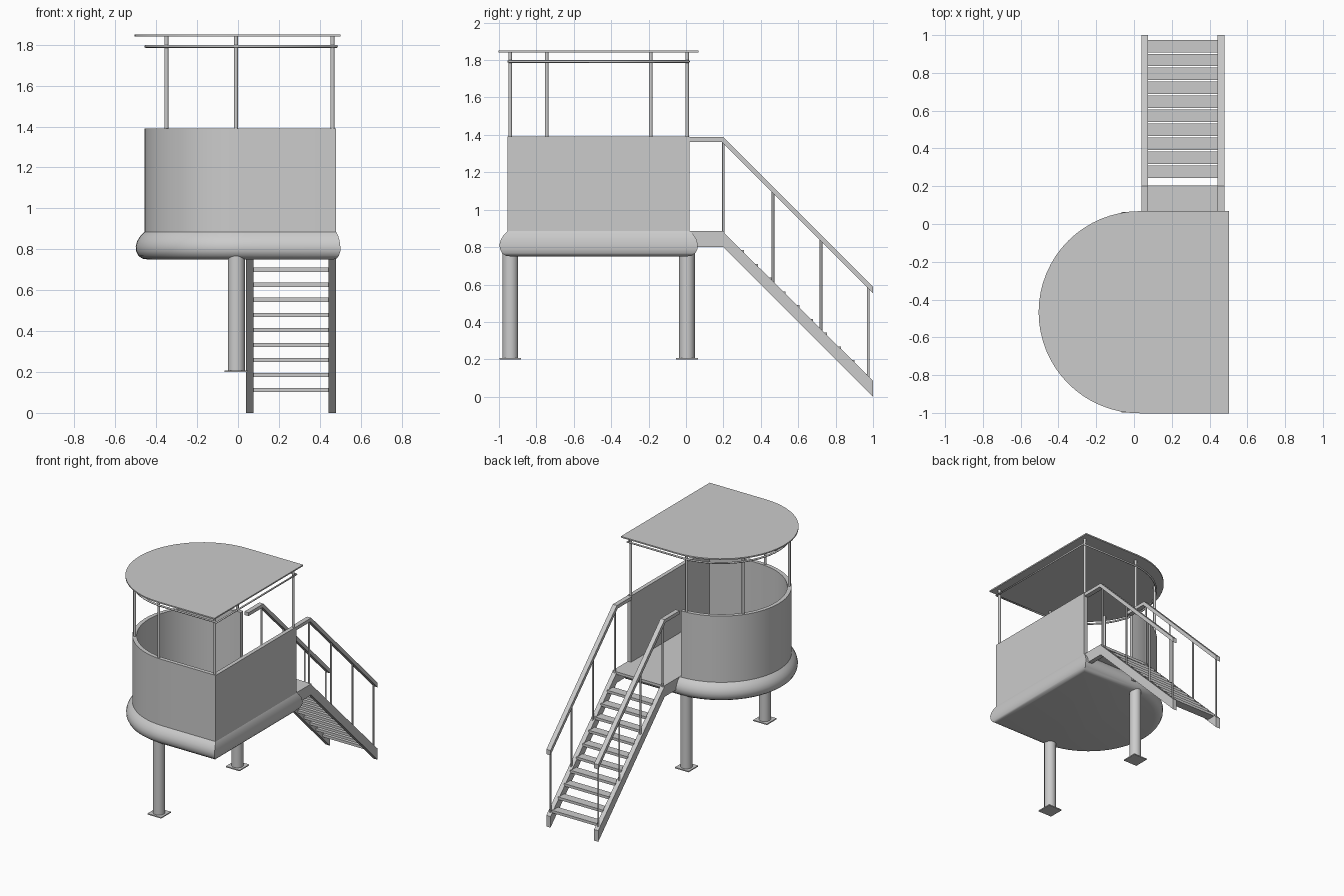
import bpy, bmesh, math

cube = bpy.data.objects.get("Cube")
if cube:
    bpy.data.objects.remove(cube)

grey = bpy.data.materials.new("plain_grey")
grey.use_nodes = True
colour = (0.6, 0.6, 0.6, 1)
grey.diffuse_color = colour
grey.node_tree.nodes["Principled BSDF"].inputs["Base Color"].default_value = colour

CX, CY = 0.03, -0.467      # centre of the rounded side


def add(name, bm, smooth=False):
    bmesh.ops.recalc_face_normals(bm, faces=bm.faces)
    mesh = bpy.data.meshes.new(name)
    bm.to_mesh(mesh)
    bm.free()
    mesh.materials.append(grey)
    ob = bpy.data.objects.new(name, mesh)
    bpy.context.collection.objects.link(ob)
    if smooth:
        bpy.ops.object.select_all(action='DESELECT')
        ob.select_set(True)
        bpy.context.view_layer.objects.active = ob
        bpy.ops.object.shade_smooth_by_angle(angle=math.radians(40))
    return ob


def box(name, x, y, z):
    bm = bmesh.new()
    bmesh.ops.create_cube(bm, size=1)
    for v in bm.verts:
        for i, (a, b) in enumerate((x, y, z)):
            v.co[i] = a if v.co[i] < 0 else b
    return add(name, bm)


def cylinder(name, x, y, z0, z1, r, sides):
    bm = bmesh.new()
    bmesh.ops.create_cone(bm, cap_ends=True, segments=sides,
                          radius1=r, radius2=r, depth=z1 - z0)
    bmesh.ops.translate(bm, verts=bm.verts, vec=(x, y, (z0 + z1) / 2))
    return add(name, bm, True)


def extrude_x(name, profile, x0, x1):
    bm = bmesh.new()
    face = bm.faces.new([bm.verts.new((x0, y, z)) for y, z in profile])
    res = bmesh.ops.extrude_face_region(bm, geom=[face])
    moved = [g for g in res["geom"] if isinstance(g, bmesh.types.BMVert)]
    bmesh.ops.translate(bm, verts=moved, vec=(x1 - x0, 0, 0))
    return add(name, bm)


def d_outline(r, right, steps=32):
    """Half circle on -x, then the square front and back corners on +x."""
    pts = []
    for i in range(steps + 1):
        a = math.pi / 2 + math.pi * i / steps
        pts.append((CX + r * math.cos(a), CY + r * math.sin(a)))
    return pts + [(right, CY - r), (right, CY + r)]


def d_solid(name, layers):
    """Closed solid through D outlines given as (radius, right edge, height)."""
    bm = bmesh.new()
    rings = [[bm.verts.new((x, y, z)) for x, y in d_outline(r, e)]
             for r, e, z in layers]
    n = len(rings[0])
    for low, high in zip(rings, rings[1:]):
        for i in range(n):
            j = (i + 1) % n
            bm.faces.new((low[i], low[j], high[j], high[i]))
    bm.faces.new(rings[0])
    bm.faces.new(rings[-1])
    return add(name, bm, True)


# Rounded platform base and flat roof
d_solid("platform_base", [(.47, .465, .75), (.497, .482, .754), (.517, .493, .768),
                          (.528, .5, .79), (.53, .5, .815), (.523, .497, .84),
                          (.508, .49, .865), (.487, .48, .885)])
d_solid("roof", [(.535, .502, 1.84), (.535, .502, 1.85)])

# Parapet wall, left open at the back for the stairs
R, EDGE, THICK = .487, .48, .03
outer = d_outline(R, EDGE)
inner = d_outline(R - THICK, EDGE - THICK)
inner[-1] = (EDGE - THICK, CY + R)
bm = bmesh.new()
sections = [[bm.verts.new((*p, z)) for p, z in
             ((o, .88), (o, 1.39), (i, 1.39), (i, .88))]
            for o, i in zip(outer, inner)]
for a, b in zip(sections, sections[1:]):
    for k in range(4):
        m = (k + 1) % 4
        bm.faces.new((a[k], a[m], b[m], b[k]))
bm.faces.new(sections[0])
bm.faces.new(sections[-1])
add("parapet_wall", bm, True)

# Tube ring under the roof
curve = bpy.data.curves.new("roof_ring", 'CURVE')
curve.dimensions = '3D'
curve.bevel_depth = .007
curve.bevel_resolution = 2
ring = d_outline(.481, .483)
spline = curve.splines.new('POLY')
spline.points.add(len(ring) - 1)
for point, (x, y) in zip(spline.points, ring):
    point.co = (x, y, 1.792, 1)
spline.use_cyclic_u = True
curve.materials.append(grey)
bpy.context.collection.objects.link(bpy.data.objects.new("roof_ring", curve))

# Roof posts and support legs, mirrored front to back
for side, s in (("front", -1), ("back", 1)):
    for label, x, dy in (("corner", .462, .473), ("middle", -.01, .473), ("round", -.35, .278)):
        cylinder(f"{side}_{label}_post", x, CY + s * dy, 1.38, 1.842, .01, 12)
    y = CY + s * .472
    cylinder(f"{side}_leg", -.008, y, .203, .8, .042, 24)
    box(f"{side}_foot_plate", (-.066, .05), (y - .058, y + .058), (.2, .208))

# Stair landing and treads
box("landing", (.04, .478), (.02, .205), (.865, .885))
for i in range(10):
    y, z = .942 - .0738 * i, .112 + .0735 * i
    box(f"tread_{i + 1}", (.07, .45), (y - .033, y + .033), (z - .01, z + .01))

# Stringers, handrails and balusters on both sides of the stairs
stringer = [(.02, .885), (.2, .885), (1, .09), (1, .005), (.2, .805), (.02, .805)]
handrail = [(.02, 1.388), (.2, 1.388), (1, .588), (1, .552), (.19, 1.362), (.02, 1.362)]
for side, x in (("right", .04), ("left", .443)):
    extrude_x(f"{side}_stringer", [(y, z - .005) for y, z in stringer], x, x + .035)
    extrude_x(f"{side}_handrail", handrail, x, x + .035)
    for i, y in enumerate((.2, .465, .722, .975)):
        drop = (y - .2) * .995
        cylinder(f"{side}_baluster_{i + 1}", x + .0175, y,
                 .86 - drop, 1.37 - drop, .007, 10)
